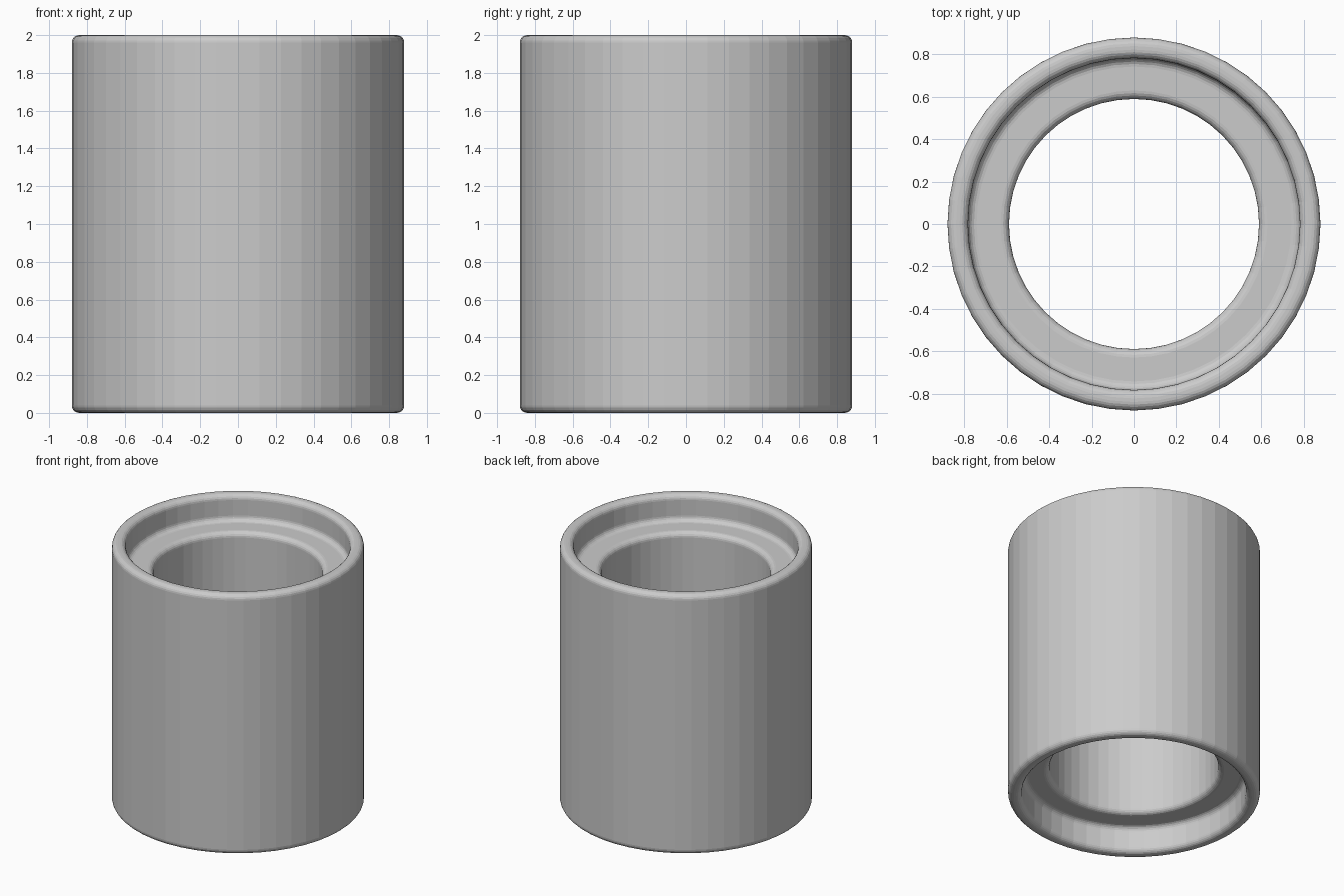
import bpy
import bmesh
import math

SIDES = 48
OUTER, RECESS, BORE = 0.88, 0.783, 0.59
HEIGHT, DEPTH, ROUNDING = 2.0, 0.2, 0.04

cube = bpy.data.objects.get("Cube")
if cube:
    bpy.data.objects.remove(cube, do_unlink=True)

grey = bpy.data.materials.new("plain_grey")
grey.use_nodes = True
colour = (0.6, 0.6, 0.6, 1.0)
grey.diffuse_color = colour
grey.node_tree.nodes["Principled BSDF"].inputs["Base Color"].default_value = colour

# Wall cross-section: outer wall, rims, end recesses, bore
lower = [(BORE, DEPTH), (RECESS, DEPTH), (RECESS, 0), (OUTER, 0)]
section = lower + [(r, HEIGHT - z) for r, z in reversed(lower)]

# Revolve the closed section around the vertical axis
bm = bmesh.new()
rings = []
for i in range(SIDES):
    a = math.tau * i / SIDES
    rings.append([bm.verts.new((r * math.cos(a), r * math.sin(a), z)) for r, z in section])
for i, ring in enumerate(rings):
    following = rings[(i + 1) % SIDES]
    for j in range(len(section)):
        k = (j + 1) % len(section)
        bm.faces.new((ring[j], following[j], following[k], ring[k]))
bmesh.ops.recalc_face_normals(bm, faces=bm.faces)

mesh = bpy.data.meshes.new("sleeve")
bm.to_mesh(mesh)
bm.free()
mesh.materials.append(grey)
sleeve = bpy.data.objects.new("sleeve", mesh)
bpy.context.collection.objects.link(sleeve)

# Round every circular corner
bevel = sleeve.modifiers.new("rounded_edges", "BEVEL")
bevel.width = ROUNDING
bevel.segments = 5
bevel.limit_method = "ANGLE"
bevel.angle_limit = math.radians(30)
